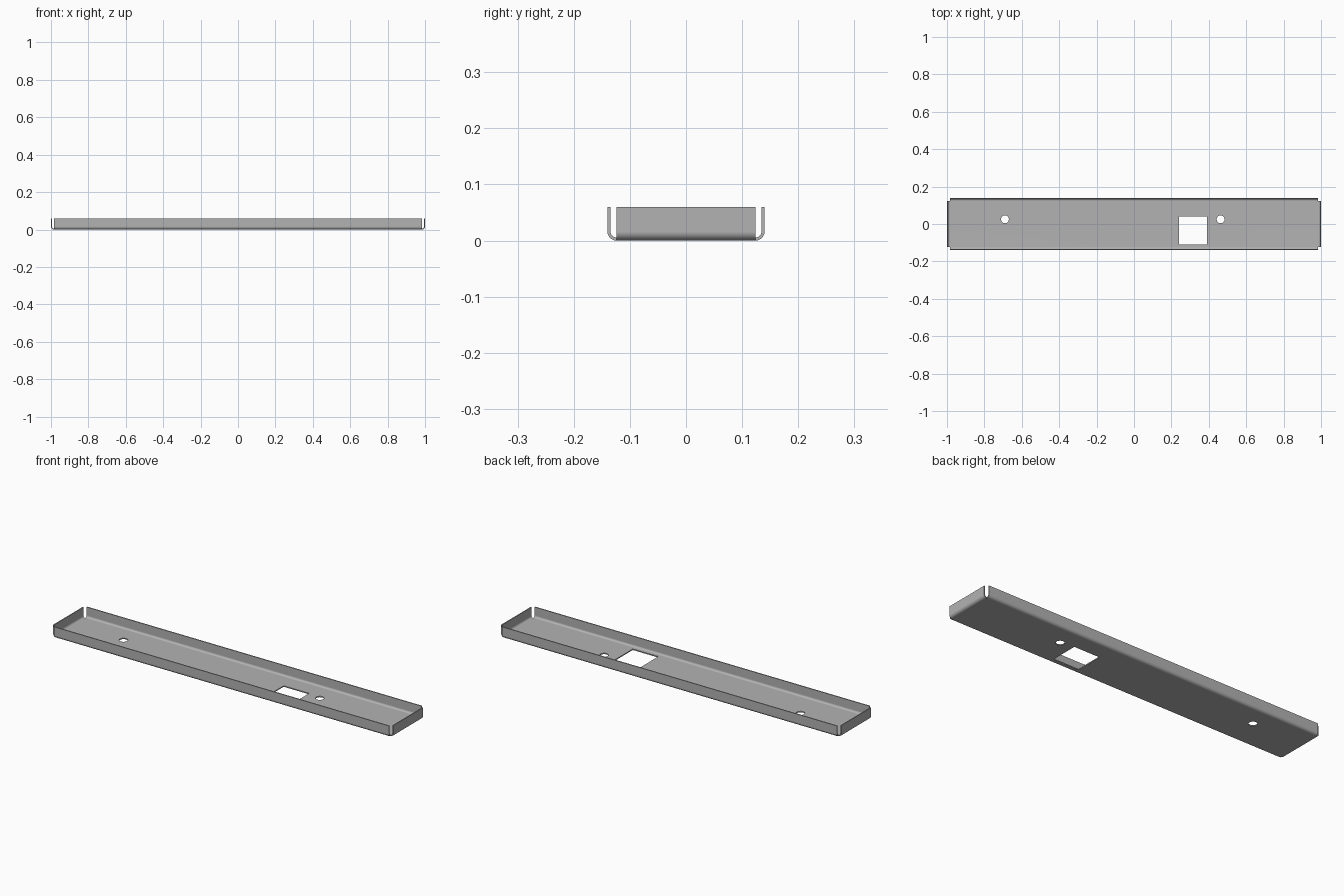
import bpy, bmesh, math
from mathutils import Vector

cube = bpy.data.objects.get("Cube")
if cube:
    bpy.data.objects.remove(cube, do_unlink=True)

HALF_X, HALF_Y = 1.0, 0.14      # outer size
HEIGHT, BEND, SHEET = 0.06, 0.016, 0.0055
STEPS = 8

bm = bmesh.new()


def loop(points):
    verts = [bm.verts.new((x, y, 0)) for x, y in points]
    return [bm.edges.new((v, verts[(i + 1) % len(verts)])) for i, v in enumerate(verts)]


def rectangle(x0, x1, y0, y1):
    return loop([(x0, y0), (x1, y0), (x1, y1), (x0, y1)])


def circle(cx, cy, radius, sides=32):
    turns = [2 * math.pi * i / sides for i in range(sides)]
    return loop([(cx + radius * math.cos(a), cy + radius * math.sin(a)) for a in turns])


# Flat floor with a square opening and two round holes
fx, fy = HALF_X - BEND, HALF_Y - BEND
outline = rectangle(-fx, fx, -fy, fy)
holes = rectangle(0.24, 0.39, -0.11, 0.04)
for hole_x in (-0.69, 0.463):
    holes += circle(hole_x, 0.025, 0.021)
bmesh.ops.triangle_fill(bm, use_beauty=True, edges=outline + holes, normal=(0, 0, -1))

# Walls folded up from each floor edge, open at the corners
profile = [(BEND * math.sin(a), BEND * (1 - math.cos(a)))
           for a in (math.pi / 2 * i / STEPS for i in range(1, STEPS + 1))]
profile.append((BEND, HEIGHT))
for edge in outline:
    middle = (edge.verts[0].co + edge.verts[1].co) / 2
    if abs(middle.x) > abs(middle.y):
        outward = Vector((math.copysign(1, middle.x), 0, 0))
    else:
        outward = Vector((0, math.copysign(1, middle.y), 0))
    last = (0, 0)
    for out, up in profile:
        made = bmesh.ops.extrude_edge_only(bm, edges=[edge])["geom"]
        step = outward * (out - last[0]) + Vector((0, 0, up - last[1]))
        for item in made:
            if isinstance(item, bmesh.types.BMVert):
                item.co += step
            elif isinstance(item, bmesh.types.BMEdge):
                edge = item
        last = (out, up)

# Outer side faces down and outward, so the thickness grows inward
bmesh.ops.recalc_face_normals(bm, faces=bm.faces)
bm.faces.ensure_lookup_table()
floor = next(f for f in bm.faces if abs(f.normal.z) > 0.999)
if floor.normal.z > 0:
    bmesh.ops.reverse_faces(bm, faces=bm.faces)

mesh = bpy.data.meshes.new("folded_tray")
bm.to_mesh(mesh)
bm.free()
tray = bpy.data.objects.new("folded_tray", mesh)
bpy.context.collection.objects.link(tray)
bpy.ops.object.select_all(action="DESELECT")
tray.select_set(True)
bpy.context.view_layer.objects.active = tray

# Sheet thickness, then smooth bends with crisp rims
solid = tray.modifiers.new("sheet_thickness", "SOLIDIFY")
solid.thickness = SHEET
solid.offset = -1
solid.use_even_offset = True
bpy.ops.object.modifier_apply(modifier=solid.name)
bpy.ops.object.shade_smooth_by_angle(angle=math.radians(30))
weighted = tray.modifiers.new("flat_face_normals", "WEIGHTED_NORMAL")
weighted.keep_sharp = True

# Bare grey metal
metal = bpy.data.materials.new("grey_metal")
metal.use_nodes = True
grey = (0.45, 0.45, 0.45, 1)
metal.diffuse_color = grey
metal.node_tree.nodes["Principled BSDF"].inputs["Base Color"].default_value = grey
tray.data.materials.append(metal)
